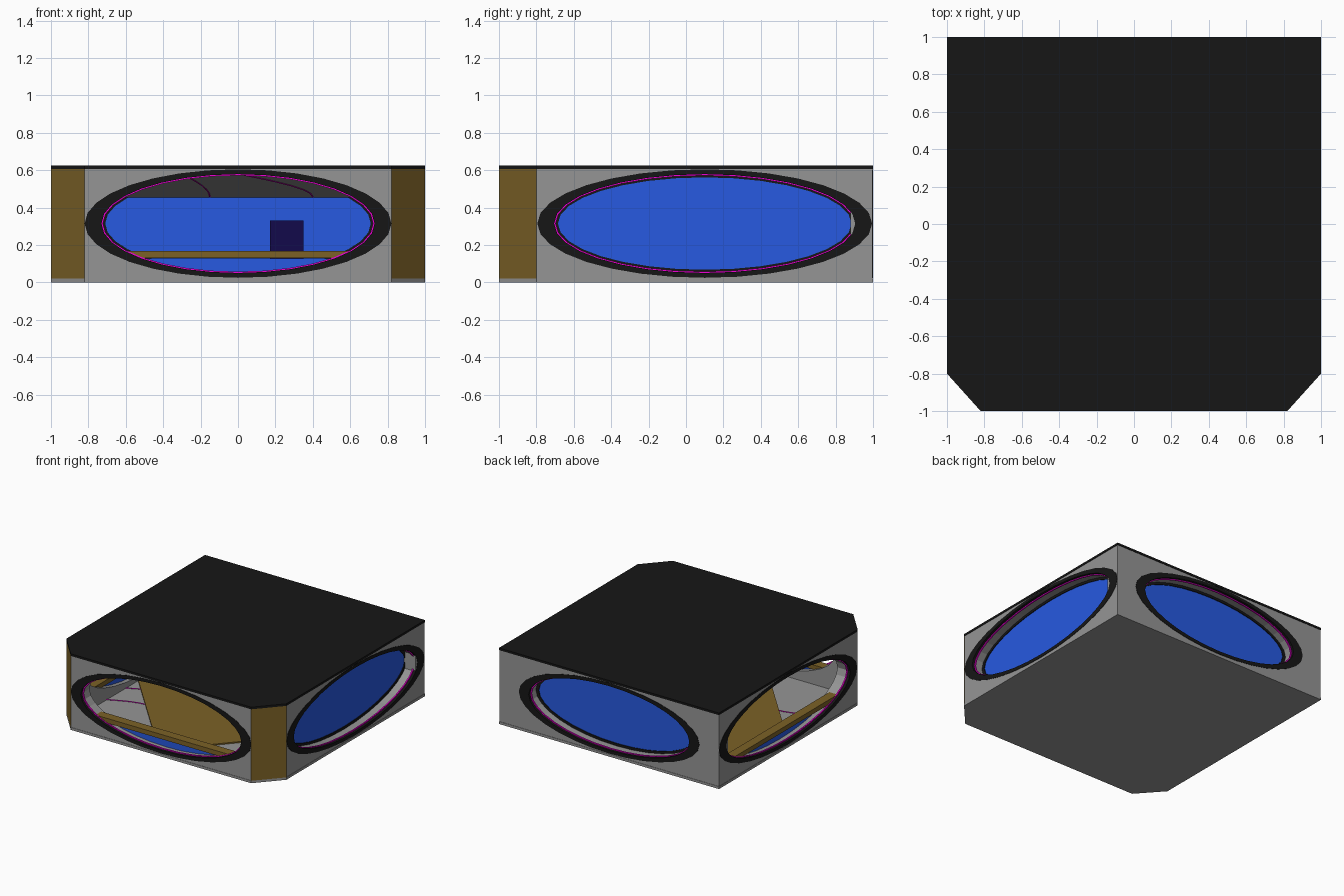
import bpy, math
from mathutils import Matrix, Vector

if "Cube" in bpy.data.objects:
    bpy.data.objects.remove(bpy.data.objects["Cube"])


def mat(name, rgb):
    m = bpy.data.materials.new(name)
    m.diffuse_color = (*rgb, 1)
    m.use_nodes = True
    m.node_tree.nodes["Principled BSDF"].inputs["Base Color"].default_value = m.diffuse_color
    return m


DARK = mat("dark", (0.008, 0.008, 0.008))
GREY = mat("grey", (0.3, 0.3, 0.3))
GOLD = mat("gold", (0.2, 0.12, 0.02))
BLUE = mat("blue", (0.02, 0.1, 0.75))
PINK = mat("magenta", (0.9, 0.0, 0.7))
NAVY = mat("navy", (0.006, 0.003, 0.07))

UP = Vector((0, 0, 1))
MID = 0.315  # height of the window centres
FOOT = [(-0.82, -1), (0.82, -1), (1, -0.8), (1, 1), (-1, 1), (-1, -0.8)]


def slab(name, loops, thick, matrix, material=GREY):
    """Extruded 2D outline (with holes), turned into a flat shaded mesh."""
    cu = bpy.data.curves.new(name, 'CURVE')
    cu.dimensions, cu.fill_mode, cu.extrude = '2D', 'BOTH', thick / 2
    for pts in loops:
        sp = cu.splines.new('POLY')
        sp.points.add(len(pts) - 1)
        for p, (u, v) in zip(sp.points, pts):
            p.co = (u, v, 0, 1)
        sp.use_cyclic_u = True
    tmp = bpy.data.objects.new(name + "_tmp", cu)
    bpy.context.collection.objects.link(tmp)
    dg = bpy.context.evaluated_depsgraph_get()
    me = bpy.data.meshes.new_from_object(tmp.evaluated_get(dg))
    bpy.data.objects.remove(tmp)
    me.shade_flat()
    me.materials.clear()
    me.materials.append(material)
    ob = bpy.data.objects.new(name, me)
    ob.matrix_world = matrix
    bpy.context.collection.objects.link(ob)
    return ob


def on_wall(name, u_axis, loops, d0, d1, material=GREY):
    """Slab lying in a wall, from depth d0 to d1 behind the outer face."""
    n = u_axis.cross(UP)
    m = Matrix((u_axis, UP, n)).transposed().to_4x4()
    m.translation = n * (1 - (d0 + d1) / 2)
    return slab(name, loops, d1 - d0, m, material)


def flat(name, pts, z0, z1, material=GREY):
    return slab(name, [pts], z1 - z0, Matrix.Translation((0, 0, (z0 + z1) / 2)), material)


def rect(u0, u1, v0, v1):
    return [(u0, v0), (u1, v0), (u1, v1), (u0, v1)]


def ellipse(c, a, b, n=32):
    return [(c + a * math.cos(2 * math.pi * i / n), MID + b * math.sin(2 * math.pi * i / n))
            for i in range(n)]


# roof and base
flat("roof", FOOT, 0.607, 0.625, DARK)
flat("base", FOOT, 0.0, 0.02)

# walls: side, horizontal axis, wall extent, window centre, half width, open or glazed
WALLS = [
    ("front", (1, 0, 0), -0.82, 0.82, 0.0, 0.82, True),
    ("right", (0, 1, 0), -0.8, 0.88, 0.1, 0.895, False),
    ("back", (-1, 0, 0), -0.997, 0.997, 0.0, 0.82, False),
    ("left", (0, -1, 0), -0.88, 0.8, -0.1, 0.895, True),
]
for side, axis, u0, u1, c, a, is_open in WALLS:
    ax = Vector(axis)
    hole = ellipse(c, a - 0.085, 0.267)
    # the side walls end just past their window and meet the back wall
    if abs(ax.y):
        u0, u1 = (u0, 0.997) if u1 == 0.88 else (-0.997, u1)
    on_wall(side + "_wall", ax, [rect(u0, u1, 0.02, 0.607), hole], 0.003, 0.12)
    on_wall(side + "_ring", ax, [ellipse(c, a, 0.29), ellipse(c, a - 0.09, 0.264)], 0.0, 0.02, DARK)
    on_wall(side + "_light_strip", ax,
            [ellipse(c, a - 0.084, 0.268), ellipse(c, a - 0.098, 0.257)], 0.022, 0.032, PINK)
    pane = ellipse(c, a - 0.11, 0.247)
    if is_open:
        # low glass under a serving counter
        low = [p for p in ellipse(c, a - 0.088, 0.266) if p[1] < 0.15]
        on_wall(side + "_low_glass", ax, [low], 0.075, 0.085, BLUE)
        w = a - 0.2
        on_wall(side + "_counter", ax, [rect(c - w, c + w, 0.13, 0.168)], 0.025, 0.1, GOLD)
    else:
        on_wall(side + "_window_frame", ax, [hole, pane], 0.1, 0.122, DARK)
        on_wall(side + "_glass", ax, [pane], 0.106, 0.118, BLUE)

# gold corner panels
for s, side in ((-1, "left"), (1, "right")):
    pts = [(s * 0.82, -1), (s * 1.0, -0.8), (s * 0.91, -0.8), (s * 0.82, -0.9)]
    flat(side + "_corner_panel", pts, 0.02, 0.607, GOLD)

# gold floor inlay, pointed towards the front
flat("floor_inlay", [(-0.12, -0.88), (0.03, -0.88), (0.85, 0.05), (0.88, 0.88),
                     (-0.88, 0.88), (-0.88, -0.04)], 0.018, 0.03, GOLD)

# sloping ceiling
tilt = math.atan2(0.13, 1.76)
slab("ceiling", [rect(-0.88, 0.88, -0.88, 0.88)], 0.006,
     Matrix.Translation((0, 0, 0.523)) @ Matrix.Rotation(-tilt, 4, 'X'))

# cabinet with door strips at the back
flat("cabinet", rect(0.17, 0.35, 0.6, 0.8), 0.02, 0.33, NAVY)
for i in range(3):
    x = 0.185 + i * 0.055
    flat("cabinet_door", rect(x, x + 0.04, 0.592, 0.601), 0.03, 0.31, NAVY)


def light_line(name, pts):
    cu = bpy.data.curves.new(name, 'CURVE')
    cu.dimensions, cu.bevel_depth, cu.bevel_resolution = '3D', 0.004, 0
    sp = cu.splines.new('POLY')
    sp.points.add(len(pts) - 1)
    for p, co in zip(sp.points, pts):
        p.co = (*co, 1)
    cu.materials.append(PINK)
    bpy.context.collection.objects.link(bpy.data.objects.new(name, cu))


# light lines on the floor corner and the ceiling
for y in (-0.2, -0.45):
    light_line("floor_light", [(-0.88 + 0.08 * t, y + 0.1 * math.sin(t * math.pi / 8), 0.022)
                               for t in range(5)])
for x, dx in ((-0.3, 0.15), (0.0, 0.4)):
    light_line("ceiling_light", [(x + dx * math.sin(t * math.pi / 12), -0.85 + 1.7 * t / 6,
                                  0.581 - 0.125 * t / 6) for t in range(7)])
